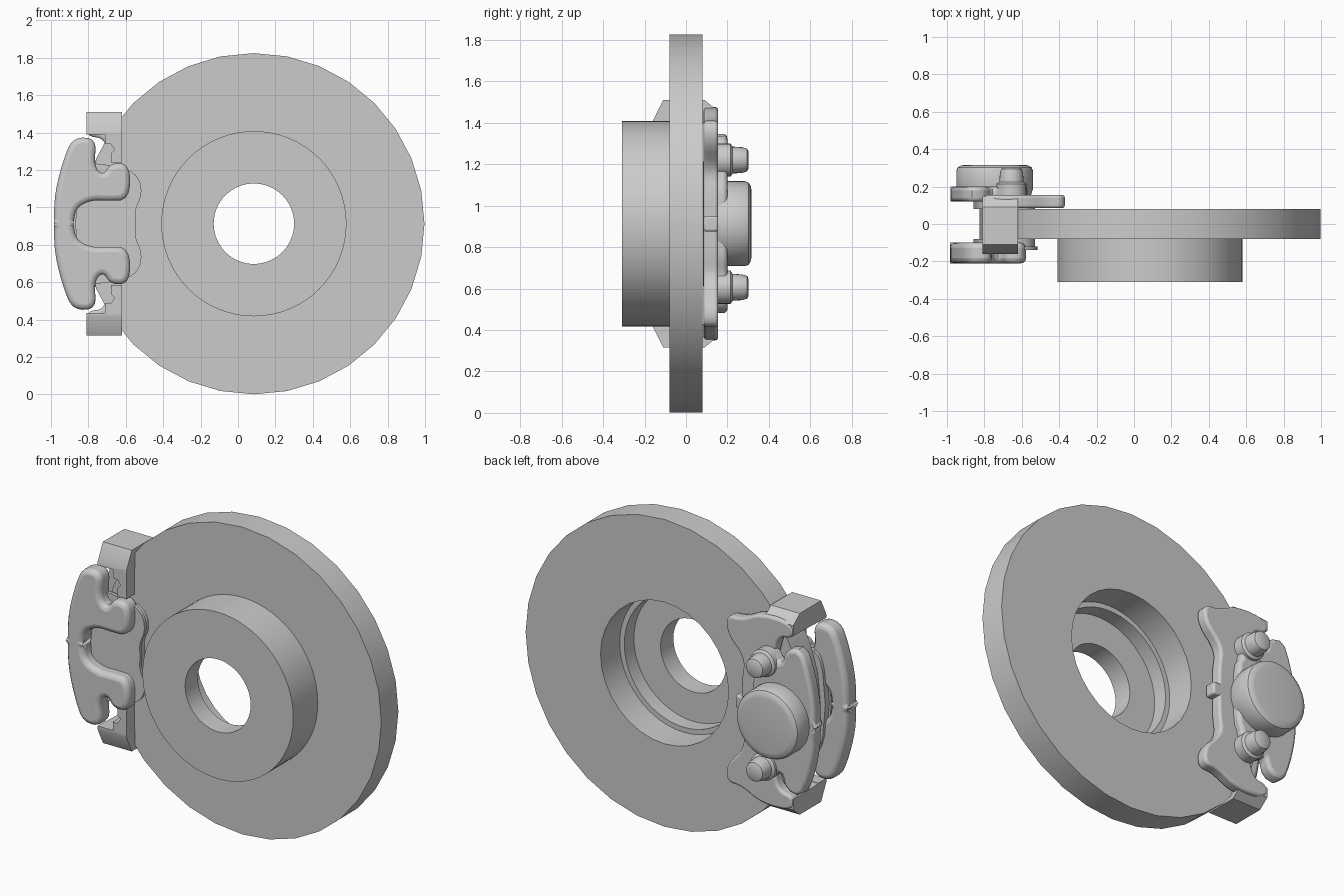
import bpy, bmesh, math

if "Cube" in bpy.data.objects:
    bpy.data.objects.remove(bpy.data.objects["Cube"])

CX, CZ = 0.085, 0.913   # disc centre


def finish(name, bm, bevel=0.0, angle=35):
    bmesh.ops.recalc_face_normals(bm, faces=bm.faces)
    me = bpy.data.meshes.new(name)
    bm.to_mesh(me)
    bm.free()
    ob = bpy.data.objects.new(name, me)
    bpy.context.collection.objects.link(ob)
    if bevel:
        m = ob.modifiers.new("bevel", 'BEVEL')
        m.width, m.segments = bevel, 3
        m.limit_method, m.angle_limit = 'ANGLE', math.radians(50)
        m.use_clamp_overlap = False
    bpy.ops.object.select_all(action='DESELECT')
    bpy.context.view_layer.objects.active = ob
    ob.select_set(True)
    bpy.ops.object.shade_smooth_by_angle(angle=math.radians(angle))
    return ob


def lathe(name, profile, x, z, n, closed=False):
    """Revolve (radius, y) points about a y-parallel axis."""
    bm = bmesh.new()
    rings = []
    for r, y in profile:
        rings.append([bm.verts.new((x + r * math.cos(2 * math.pi * i / n), y,
                                    z + r * math.sin(2 * math.pi * i / n))) for i in range(n)])
    pairs = list(zip(rings, rings[1:]))
    if closed:
        pairs.append((rings[-1], rings[0]))
    else:
        bm.faces.new(rings[0])
        bm.faces.new(rings[-1])
    for a, b in pairs:
        for i in range(n):
            j = (i + 1) % n
            bm.faces.new((a[i], a[j], b[j], b[i]))
    return finish(name, bm)


def mirror(pts):
    return [(x, 2 * CZ - z) for x, z in pts]


def sym(half):
    """Close an upper half outline with its mirror image below the centre."""
    return half + mirror(half)[::-1]


def soften(pts, steps):
    """Cut the corners of a closed outline."""
    for _ in range(steps):
        out = []
        for (ax, az), (bx, bz) in zip(pts, pts[1:] + pts[:1]):
            out += [(ax * .75 + bx * .25, az * .75 + bz * .25),
                    (ax * .25 + bx * .75, az * .25 + bz * .75)]
        pts = out
    return pts


def prism(name, pts, lo, hi, axis='y', bevel=0.0, steps=0):
    """Extrude an outline (x,z) along y, or (y,z) along x."""
    bm = bmesh.new()
    rings = []
    pts = soften(pts, steps)
    for d in (lo, hi):
        rings.append([bm.verts.new((a, d, b) if axis == 'y' else (d, a, b)) for a, b in pts])
    for r in rings:
        bm.faces.new(r)
    for i in range(len(pts)):
        j = (i + 1) % len(pts)
        bm.faces.new((rings[0][i], rings[0][j], rings[1][j], rings[1][i]))
    return finish(name, bm, bevel)


# Brake disc and its hollow hat
lathe("disc", [(0.42, -0.08), (0.912, -0.08), (0.912, 0.08), (0.42, 0.08)], CX, CZ, 32, True)
lathe("hat", [(0.215, -0.31), (0.495, -0.31), (0.495, -0.07), (0.42, -0.07), (0.42, -0.10),
              (0.39, -0.10), (0.39, -0.19), (0.215, -0.19)], CX, CZ, 64, True)

# Caliper front fingers with the U-shaped notch
fingers = sym([(-0.88, CZ), (-0.865, 1.0), (-0.78, 1.04), (-0.70, 1.035), (-0.58, 1.04),
               (-0.575, 1.23), (-0.68, 1.24), (-0.72, 1.17), (-0.77, 1.22), (-0.755, 1.37),
               (-0.88, 1.375), (-0.93, 1.27), (-0.98, 1.08), (-0.985, CZ)])
prism("caliper_fingers", fingers, -0.21, -0.10, bevel=0.028, steps=2)

# Bridge arching over the disc rim, with a window cut into it
outer = [(-0.995, CZ), (-0.993, 1.06), (-0.97, 1.18), (-0.93, 1.29), (-0.89, 1.37)]
inner = [(CX - 0.935 * math.cos(a), CZ + 0.935 * math.sin(a)) for a in (0.49, 0.36, 0.24, 0.12, 0)]
bridge = prism("caliper_bridge", sym(outer + inner)[:-1], -0.13, 0.15, bevel=0.015)
cut = prism("window_cutter", [(-1.1, 0.80), (-1.1, 1.03), (-0.7, 1.03), (-0.7, 0.80)], 0.03, 0.11,
            bevel=0.03)
cut.hide_render = True
cut.hide_set(True)
b = bridge.modifiers.new("window", 'BOOLEAN')
b.object, b.operation, b.solver = cut, 'DIFFERENCE', 'EXACT'

# Caliper rear housing, piston cylinder and guide pins
housing = sym([(-0.57, CZ), (-0.57, 1.09), (-0.60, 1.14), (-0.59, 1.28), (-0.70, 1.29),
               (-0.76, 1.22), (-0.79, 1.33), (-0.89, 1.35), (-0.94, 1.22), (-0.975, 1.06), (-0.98, CZ)])
prism("caliper_housing", housing, 0.12, 0.20, bevel=0.02, steps=1)
lathe("piston_cylinder", [(0.19, 0.14), (0.205, 0.19), (0.205, 0.285), (0.198, 0.302),
                          (0.18, 0.313), (0.16, 0.316)], -0.745, CZ, 48)
for side, z in (("upper", 1.22), ("lower", 2 * CZ - 1.22)):
    lathe(side + "_guide_pin", [(0.08, 0.13), (0.08, 0.215), (0.065, 0.225), (0.062, 0.27),
                                (0.055, 0.295), (0.04, 0.302)], -0.655, z, 24)

# Bracket: dog-bone rear plate and centre peg
bracket = sym([(-0.47, CZ), (-0.47, 1.06), (-0.49, 1.18), (-0.37, 1.30), (-0.37, 1.41),
               (-0.47, 1.41), (-0.60, 1.48), (-0.81, 1.47), (-0.81, 1.38), (-0.71, 1.37),
               (-0.68, 1.22), (-0.60, 1.12), (-0.57, CZ)])
prism("bracket_plate", bracket, 0.085, 0.155, bevel=0.015, steps=2)
prism("bracket_peg", [(-0.50, 0.875), (-0.43, 0.875), (-0.43, 0.95), (-0.50, 0.95)],
      0.085, 0.155, bevel=0.012)

# Bracket ears: sloped block over the rim and hooked leg in front
block = [(-0.11, 1.51), (0.09, 1.51), (0.15, 1.46), (0.15, 1.40), (-0.16, 1.39), (-0.16, 1.41)]
leg = [(-0.81, 1.41), (-0.62, 1.41), (-0.62, 1.24), (-0.68, 1.24), (-0.68, 1.29), (-0.66, 1.31),
       (-0.68, 1.34), (-0.71, 1.34), (-0.71, 1.39), (-0.81, 1.39)]
for side, f in (("upper", list), ("lower", mirror)):
    prism(side + "_ear_block", f(block), -0.81, -0.62, axis='x')
    prism(side + "_ear_leg", f(leg), -0.16, -0.085)

# Brake pads: backing plate and friction block on both faces
pad = sym([(-0.545, CZ), (-0.55, 0.99), (-0.515, 1.06), (-0.52, 1.14), (-0.57, 1.20),
           (-0.70, 1.23), (-0.84, 1.24), (-0.87, CZ)])
for side, s in (("front", -1), ("rear", 1)):
    prism(side + "_pad_plate", pad, *sorted((s * 0.12, s * 0.14)), steps=2)
    block_pts = [(-0.70 + (x + 0.70) * 0.93, CZ + (z - CZ) * 0.93) for x, z in pad]
    prism(side + "_pad_lining", block_pts, *sorted((s * 0.081, s * 0.12)), steps=2)
